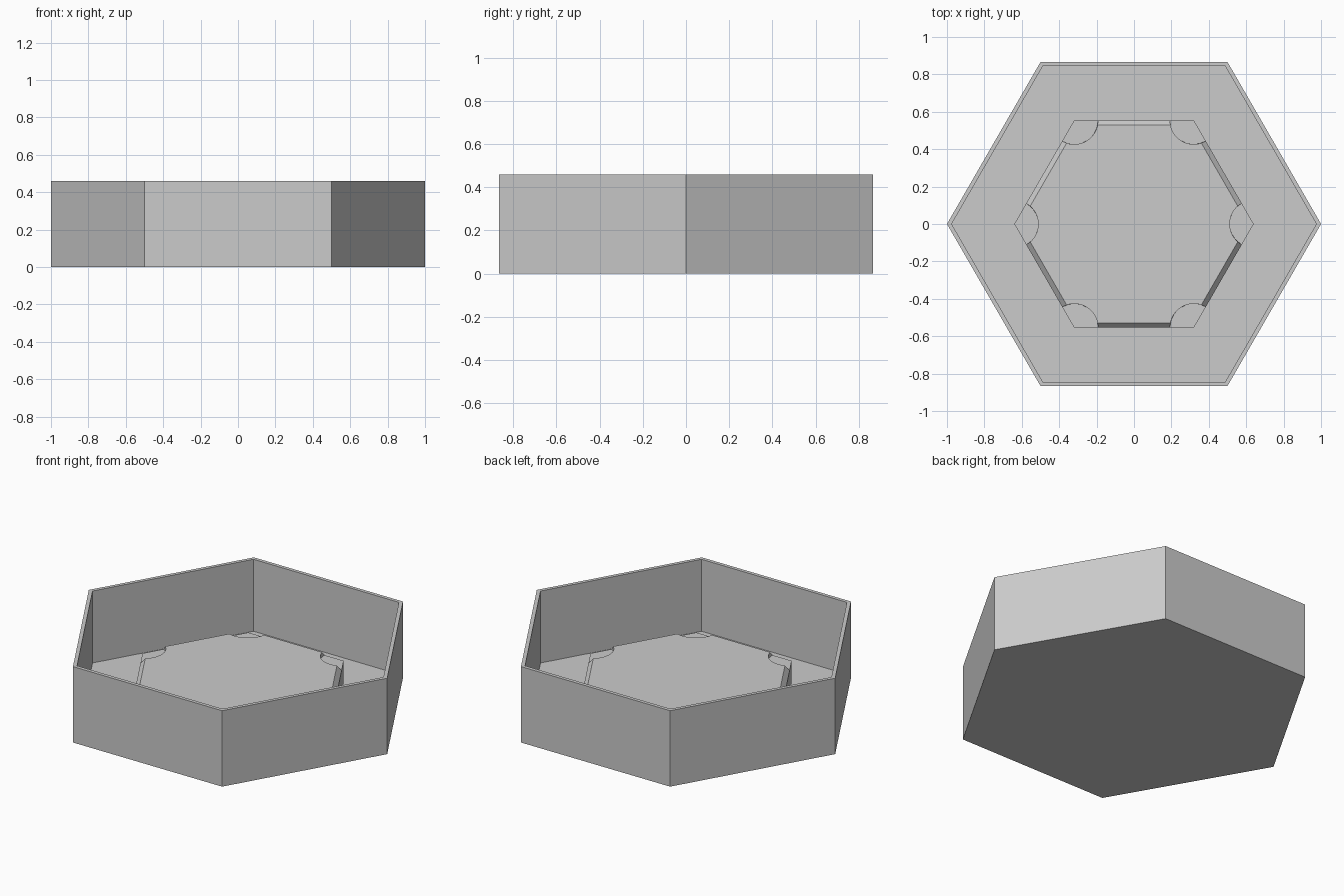
import bpy, bmesh
from math import radians, degrees, asin, sin, cos, pi, sqrt

cube = bpy.data.objects.get("Cube")
if cube:
    bpy.data.objects.remove(cube)

HEIGHT = 0.46        # tray height
FLOOR = 0.024        # tray floor level
LEDGE = 0.172        # top of the plinth body
TOP = 0.2            # top of the chamfered plate
BODY_R = 0.64        # plinth corner radius
NOTCH_R = 0.128      # round corner notch
CHAMFER = 0.026      # sideways width of the chamfer
STEPS = 14

grey = bpy.data.materials.new("light_grey")
grey.use_nodes = True
grey.diffuse_color = (0.6, 0.6, 0.6, 1)
grey.node_tree.nodes["Principled BSDF"].inputs["Base Color"].default_value = (0.6, 0.6, 0.6, 1)


def hexagon(radius, z):
    return [(radius * cos(i * pi / 3), radius * sin(i * pi / 3), z) for i in range(6)]


def notched_hexagon(inset, z):
    """Hexagon outline whose corners are bitten off by circles."""
    points = []
    half = radians(60) - asin(inset / NOTCH_R)
    for i in range(6):
        a = i * pi / 3
        for s in range(STEPS + 1):
            # sweep clockwise around the corner so the outline runs counter-clockwise
            t = a + pi + half - 2 * half * s / STEPS
            points.append((BODY_R * cos(a) + NOTCH_R * cos(t),
                           BODY_R * sin(a) + NOTCH_R * sin(t), z))
    return points


def loft(name, rings, smooth=False):
    """Join matching outlines with quads and close both ends."""
    bm = bmesh.new()
    loops = [[bm.verts.new(p) for p in ring] for ring in rings]
    n = len(loops[0])
    for low, high in zip(loops, loops[1:]):
        for i in range(n):
            j = (i + 1) % n
            bm.faces.new((low[i], low[j], high[j], high[i]))
    bm.faces.new(loops[0][::-1])
    bm.faces.new(loops[-1])
    bmesh.ops.recalc_face_normals(bm, faces=bm.faces)
    mesh = bpy.data.meshes.new(name)
    bm.to_mesh(mesh)
    bm.free()
    mesh.materials.append(grey)
    obj = bpy.data.objects.new(name, mesh)
    bpy.context.collection.objects.link(obj)
    if smooth:
        bpy.ops.object.select_all(action='DESELECT')
        obj.select_set(True)
        bpy.context.view_layer.objects.active = obj
        bpy.ops.object.shade_smooth_by_angle(angle=radians(20))
    return obj


# Open hexagonal tray with thin walls
INNER_R = 0.975
loft("tray", [hexagon(1, 0), hexagon(1, HEIGHT),
              hexagon(INNER_R, HEIGHT), hexagon(INNER_R, FLOOR)])

# Raised plinth in the middle of the floor
loft("plinth_body", [hexagon(BODY_R, FLOOR - 0.01), hexagon(BODY_R, LEDGE)])

# Chamfered plate on the plinth, with round notches at the corners
loft("plinth_plate", [notched_hexagon(0, LEDGE - 0.002), notched_hexagon(0, LEDGE),
                      notched_hexagon(CHAMFER, TOP)], smooth=True)
